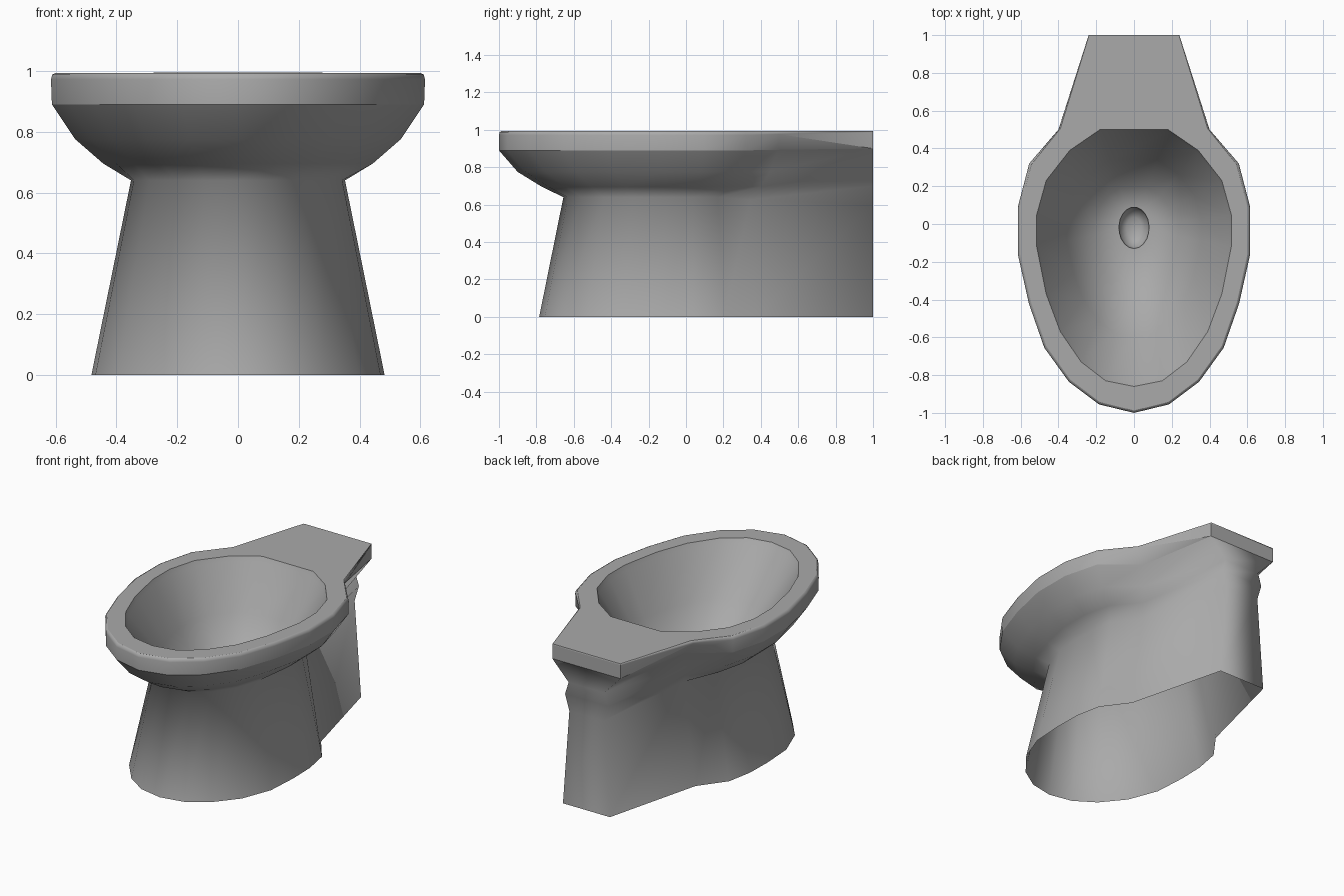
import bpy, bmesh
from math import sin, cos, pi

cube = bpy.data.objects.get("Cube")
if cube:
    bpy.data.objects.remove(cube)

mat = bpy.data.materials.new("grey ceramic")
mat.use_nodes = True
GREY = (0.4, 0.4, 0.4, 1)
mat.diffuse_color = GREY
mat.node_tree.nodes["Principled BSDF"].inputs["Base Color"].default_value = GREY

# Half outlines, front centre towards the back
RIM = [(0, -1), (.185, -.955), (.345, -.835), (.475, -.655), (.557, -.42),
       (.615, -.16), (.615, .09), (.555, .32)]
FOOT = [(0, -.785), (.15, -.755), (.28, -.67), (.397, -.527), (.469, -.338),
        (.482, -.13), (.478, .04), (.447, .205)]
OPENING = [(0, -.86), (.15, -.83), (.28, -.73), (.39, -.57), (.465, -.37),
           (.515, -.12), (.515, .05), (.465, .23), (.34, .39), (.18, .50)]


def mirrored(half):
    """Close a half outline across x = 0."""
    return half + [(-x, y, z) for x, y, z in reversed(half[1:])]


def shell_ring(outline, z, sx, sy, waist, back):
    """Outer ring: scaled front, a waist point, and a back corner (width, height)."""
    half = [(x * sx, y * sy, z) for x, y in outline]
    half.append((waist[0], waist[1], (2 * z + back[1]) / 3))
    half.append((back[0], 1, back[1]))
    return mirrored(half)


def bowl_ring(z, s, cy=-.02):
    return mirrored([(x * s, cy + (y - cy) * s, z) for x, y in OPENING])


def drain_ring(z, rx, ry):
    return [(rx * sin(a), -.02 - ry * cos(a), z)
            for a in (2 * pi * i / 19 for i in range(19))]


rings = [
    # pedestal
    shell_ring(FOOT, 0, 1, 1, (.325, .37), (.165, 0)),
    shell_ring(FOOT, .64, .73, .835, (.225, .345), (.12, .60)),
    # bowl underside
    shell_ring(RIM, .695, .72, .77, (.27, .40), (.15, .70)),
    shell_ring(RIM, .775, .87, .90, (.30, .45), (.125, .78)),
    # rim wall with a small rounded top
    shell_ring(RIM, .89, .995, 1, (.335, .49), (.24, .90)),
    shell_ring(RIM, .972, 1, 1, (.40, .50), (.24, .985)),
    shell_ring(RIM, .988, .993, .996, (.398, .50), (.24, .992)),
    shell_ring(RIM, .993, .977, .987, (.39, .505), (.238, .994)),
    # inside of the bowl
    bowl_ring(.993, 1), bowl_ring(.965, .975), bowl_ring(.71, .69), bowl_ring(.45, .41),
    # drain
    drain_ring(.43, .08, .11), drain_ring(.37, .075, .10), drain_ring(.34, .04, .055),
]
SHARP_RINGS = (4, 7, 8, 12)

bm = bmesh.new()
loops = [[bm.verts.new(p) for p in r] for r in rings]
n = len(loops[0])
for a, b in zip(loops, loops[1:]):
    for i in range(n):
        j = (i + 1) % n
        bm.faces.new((a[i], a[j], b[j], b[i]))
bm.faces.new(loops[-1])

# Tapering fold from the waist of the rim to the back ledge
for waist, back in ((8, 9), (11, 10)):
    bmesh.ops.connect_verts(bm, verts=[loops[5][waist], loops[4][back]])
    bm.edges.get((loops[5][waist], loops[4][back])).smooth = False

for f in bm.faces:
    f.smooth = True

# Crisp rim edges and a crisp back ledge
for k in SHARP_RINGS:
    for i in range(n):
        bm.edges.get((loops[k][i], loops[k][(i + 1) % n])).smooth = False
for i in (9, 10):
    for k in (4, 5):
        bm.edges.get((loops[k][i], loops[k + 1][i])).smooth = False
bm.normal_update()

mesh = bpy.data.meshes.new("toilet_bowl")
bm.to_mesh(mesh)
bm.free()
mesh.materials.append(mat)
bowl = bpy.data.objects.new("toilet_bowl", mesh)
bpy.context.collection.objects.link(bowl)
